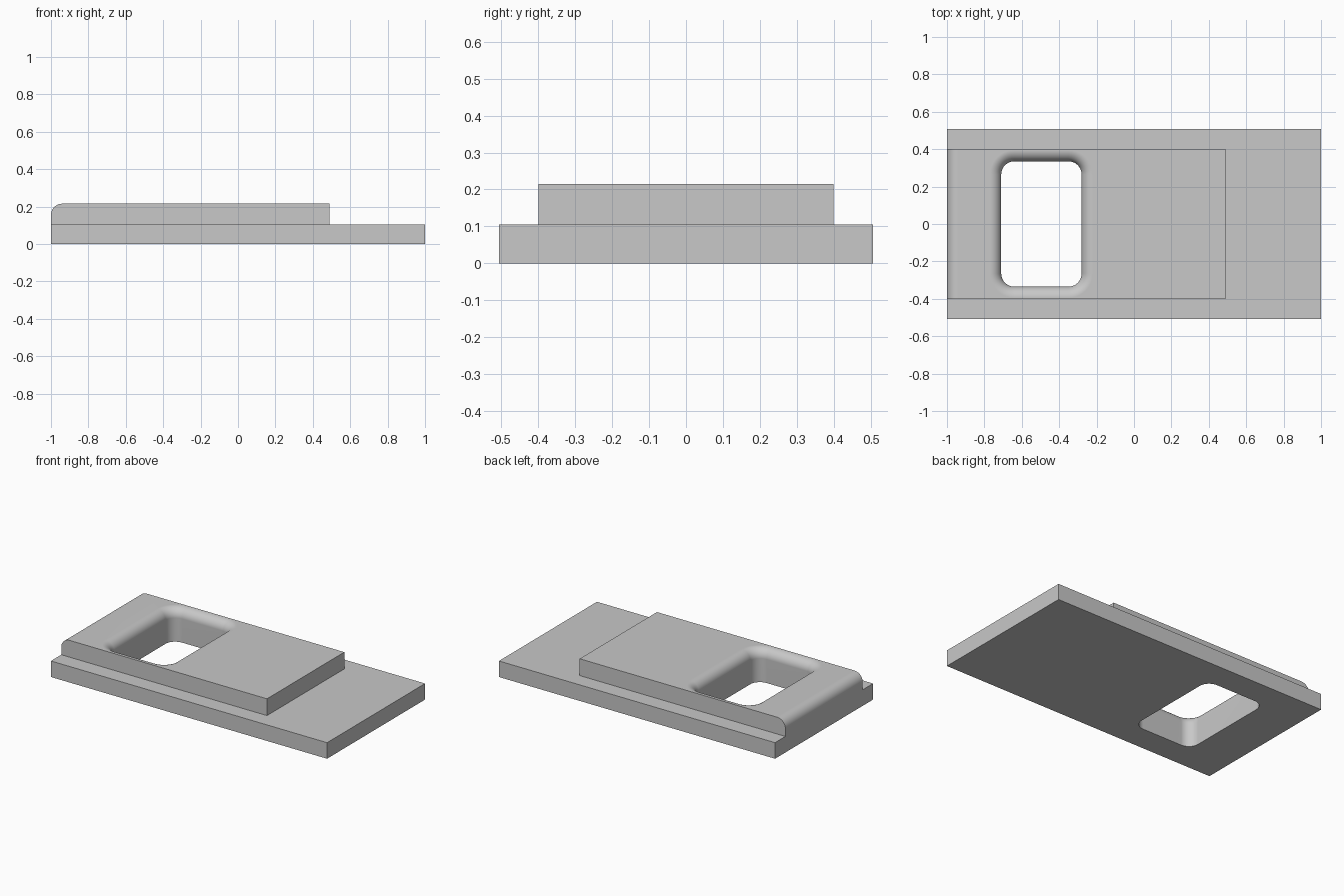
import bpy, bmesh
from math import sin, cos, pi

cube = bpy.data.objects.get("Cube")
if cube:
    bpy.data.objects.remove(cube, do_unlink=True)

PLATE_TOP, SLAB_TOP = 0.105, 0.215
FILLET, CORNER, STEPS = 0.06, 0.07, 10

grey = bpy.data.materials.new("plain grey")
grey.use_nodes = True
grey.diffuse_color = (0.58, 0.58, 0.58, 1)
grey.node_tree.nodes["Principled BSDF"].inputs["Base Color"].default_value = grey.diffuse_color


def loft(name, rings):
    """Closed solid through a list of equal-length rings of points."""
    bm = bmesh.new()
    loops = [[bm.verts.new(p) for p in ring] for ring in rings]
    n = len(loops[0])
    for a, b in zip(loops, loops[1:]):
        for i in range(n):
            j = (i + 1) % n
            bm.faces.new((a[i], a[j], b[j], b[i]))
    bm.faces.new(loops[0][::-1])
    bm.faces.new(loops[-1])
    bmesh.ops.recalc_face_normals(bm, faces=bm.faces[:])
    mesh = bpy.data.meshes.new(name)
    bm.to_mesh(mesh)
    bm.free()
    mesh.materials.append(grey)
    ob = bpy.data.objects.new(name, mesh)
    bpy.context.collection.objects.link(ob)
    return ob


def extrude_y(name, profile, half_width):
    return loft(name, [[(x, y, z) for x, z in profile] for y in (-half_width, half_width)])


def combine(target, other, operation):
    """Apply a boolean and discard the second solid."""
    mod = target.modifiers.new(operation.lower(), 'BOOLEAN')
    mod.operation, mod.object, mod.solver = operation, other, 'EXACT'
    bpy.context.view_layer.objects.active = target
    bpy.ops.object.modifier_apply(modifier=mod.name)
    bpy.data.objects.remove(other, do_unlink=True)


def hole_ring(offset, z):
    """Rounded rectangle of the opening, grown outwards by offset."""
    cx, cy, hx, hy = -0.495, 0, 0.215, 0.335
    ring = []
    for k, (sx, sy) in enumerate([(1, 1), (-1, 1), (-1, -1), (1, -1)]):
        for i in range(STEPS + 1):
            a = (k + i / STEPS) * pi / 2
            ring.append((cx + sx * (hx - CORNER) + (CORNER + offset) * cos(a),
                         cy + sy * (hy - CORNER) + (CORNER + offset) * sin(a), z))
    return ring


# Base plate
body = extrude_y("stepped_plate", [(-1, 0), (1, 0), (1, PLATE_TOP), (-1, PLATE_TOP)], 0.507)

# Raised slab with one rounded end
arc = [i / STEPS * pi / 2 for i in range(STEPS + 1)]
round_end = [(-1 + FILLET * (1 - sin(a)), SLAB_TOP - FILLET * (1 - cos(a))) for a in arc]
slab = extrude_y("raised_slab", [(-1, PLATE_TOP / 2), (0.49, PLATE_TOP / 2), (0.49, SLAB_TOP)] + round_end, 0.4)
combine(body, slab, 'UNION')

# Through opening with a rounded upper rim
rings = [hole_ring(0, -0.1)]
rings += [hole_ring(FILLET * (1 - cos(a)), SLAB_TOP - FILLET * (1 - sin(a))) for a in arc]
rings.append(hole_ring(FILLET, SLAB_TOP + 0.1))
combine(body, loft("opening_cutter", rings), 'DIFFERENCE')

# Smooth fillets, crisp edges, flat large faces
bpy.ops.object.select_all(action='DESELECT')
body.select_set(True)
bpy.context.view_layer.objects.active = body
bpy.ops.object.shade_smooth_by_angle(angle=pi / 6)
weighted = body.modifiers.new("flat_faces", 'WEIGHTED_NORMAL')
weighted.keep_sharp = True
